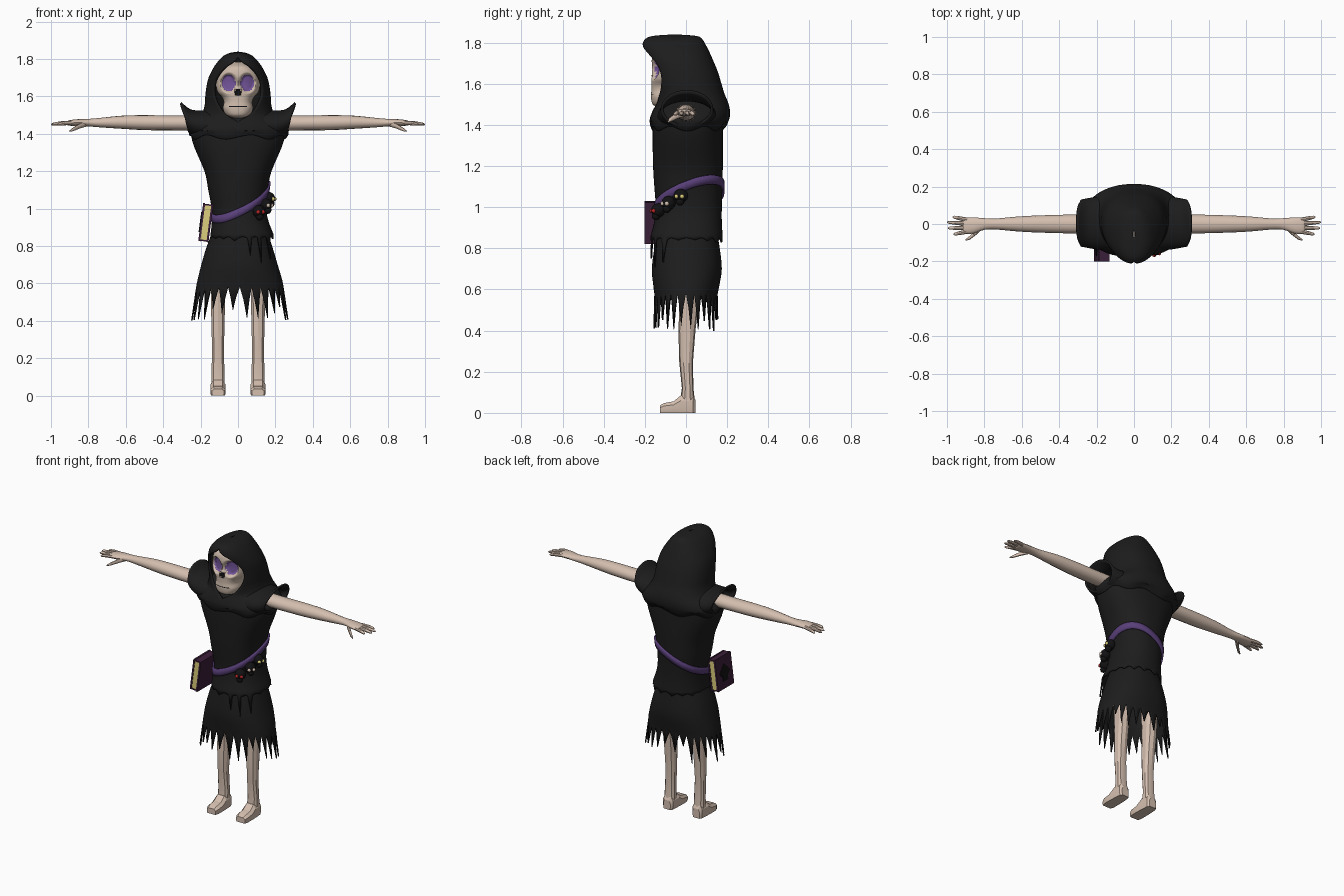
import bpy, bmesh, math, random
from mathutils import Vector, Matrix

if "Cube" in bpy.data.objects:
    bpy.data.objects.remove(bpy.data.objects["Cube"])

random.seed(4)
TAU = 2 * math.pi


def material(name, rgb):
    m = bpy.data.materials.new(name)
    m.diffuse_color = (*rgb, 1)
    m.use_nodes = True
    m.node_tree.nodes["Principled BSDF"].inputs["Base Color"].default_value = m.diffuse_color
    return m


BLACK = material("black cloth", (0.012, 0.012, 0.012))
BONE = material("bone", (0.62, 0.5, 0.41))
SKIN = material("skin", (0.66, 0.52, 0.43))
PURPLE = material("purple sash", (0.1, 0.05, 0.19))
EYE = material("violet eyes", (0.17, 0.09, 0.32))
COVER = material("plum cover", (0.045, 0.014, 0.042))
PAGES = material("yellow pages", (0.72, 0.62, 0.2))
RED = material("red gems", (0.5, 0.02, 0.02))
DARK = material("dark iron", (0.006, 0.006, 0.007))


def finish(bm, name, mats, thick=0, angle=40):
    bmesh.ops.remove_doubles(bm, verts=bm.verts, dist=1e-5)
    bmesh.ops.recalc_face_normals(bm, faces=bm.faces)
    me = bpy.data.meshes.new(name)
    bm.to_mesh(me)
    bm.free()
    ob = bpy.data.objects.new(name, me)
    bpy.context.collection.objects.link(ob)
    for m in mats:
        me.materials.append(m)
    bpy.ops.object.select_all(action='DESELECT')
    ob.select_set(True)
    bpy.context.view_layer.objects.active = ob
    bpy.ops.object.shade_smooth_by_angle(angle=math.radians(angle))
    if thick:
        mod = ob.modifiers.new("thickness", 'SOLIDIFY')
        mod.thickness, mod.offset = thick, 0
    return ob


def skin_rings(rings, closed=True, cap0=False, cap1=False):
    bm = bmesh.new()
    vs = [[bm.verts.new(p) for p in r] for r in rings]
    n = len(vs[0])
    for a, b in zip(vs, vs[1:]):
        for i in range(n if closed else n - 1):
            j = (i + 1) % n
            bm.faces.new((a[i], a[j], b[j], b[i]))
    if cap0:
        bm.faces.new(vs[0])
    if cap1:
        bm.faces.new(vs[-1])
    return bm


def dense(levels, k):
    """Catmull-Rom interpolation of level tuples."""
    L, out = [levels[0]] + list(levels) + [levels[-1]], []
    for a, b, c, d in zip(L, L[1:], L[2:], L[3:]):
        for i in range(k):
            t = i / k
            out.append(tuple(0.5 * (2 * q + (r - p) * t + (2 * p - 5 * q + 4 * r - s) * t * t
                       + (3 * q - p - 3 * r + s) * t ** 3) for p, q, r, s in zip(a, b, c, d)))
    return out + [tuple(levels[-1])]


def spow(v, e):
    return math.copysign(abs(v) ** e, v)


def oval(lv, t, p=2.3):
    z, cx, rx, yf, yb = lv[:5]
    return Vector((cx + rx * spow(math.sin(t), 2 / p),
                   (yf + yb) / 2 - (yb - yf) / 2 * spow(math.cos(t), 2 / p), z))


def ring(lv, n, p=2.3):
    return [oval(lv, TAU * i / n, p) for i in range(n)]


def tube(name, pts, mat, n=12, angle=40):
    """Limb along x: points are (x, y, z, ry, rz)."""
    rings = [[(x, y + ry * math.cos(TAU * i / n), z + rz * math.sin(TAU * i / n)) for i in range(n)]
             for x, y, z, ry, rz in pts]
    return finish(skin_rings(rings, True, True, True), name, [mat], angle=angle)


# robe body: z, centre x, half width, front y, back y
TORSO = dense([(1.50, 0, .15, -.11, .15), (1.44, 0, .235, -.15, .17), (1.36, 0, .24, -.158, .175),
               (1.2, 0, .175, -.156, .175), (1.1, 0, .155, -.15, .172), (1.0, .005, .142, -.143, .17),
               (.93, .012, .148, -.15, .17), (.86, .022, .165, -.168, .174)], 4)


def tattered(name, levels, n, spikes, base, depth, flare, extra=()):
    """Loft whose last ring is cut into hanging points."""
    rings = [ring(l, n) for l in levels]
    lens = [random.uniform(.35, 1) * depth for _ in range(spikes)]
    last, per = [], n // spikes
    for i in range(n):
        u = (i % per) / per
        drop = lens[i // per] * (1 - abs(2 * u - 1)) ** 1.3
        z, c, w, f, b = levels[-1]
        for k, d in extra:
            drop = d if i == k else drop
        g = flare * drop / depth
        last.append(oval((z - base - drop, c, w + g, f - g * .2, b + g * .2), TAU * i / n))
    return finish(skin_rings(rings + [last], True), name, [BLACK], .008, 50)


tattered("robe_body", TORSO, 96, 16, .01, .025, .004, [(3, .1), (8, .14), (14, .12), (15, .05)])
SKIRT = dense([(.92, .01, .125, -.13, .14), (.8, .008, .17, -.15, .16), (.7, .008, .2, -.162, .17),
               (.62, .01, .222, -.155, .158), (.58, .01, .23, -.15, .15)], 3)
tattered("skirt", SKIRT, 112, 28, .0, .19, .03)

# hood and mantle: open arcs, last value is half width of the face opening
HOOD = dense([(1.385, 0, .245, -.16, .172, 0), (1.42, 0, .265, -.17, .2, 0), (1.46, 0, .235, -.158, .207, 0),
              (1.50, 0, .19, -.142, .2, .06), (1.55, 0, .172, -.145, .18, .1), (1.60, 0, .168, -.155, .165, .122),
              (1.65, 0, .162, -.165, .15, .125), (1.70, 0, .15, -.18, .13, .11), (1.75, 0, .125, -.2, .108, .07),
              (1.785, 0, .1, -.205, .09, .02), (1.81, 0, .075, -.195, .075, 0), (1.825, 0, .045, -.16, .05, 0),
              (1.832, 0, .005, -.07, -.04, 0)], 4)
rings = []
for lv in HOOD:
    t0 = math.asin(min(1, max(0, lv[5]) / max(lv[2], .01)) ** 1.15)
    r = [oval(lv, t0 + (TAU - 2 * t0) * i / 64) for i in range(65)]
    if lv[0] < 1.42:  # rippled hem
        for i, p in enumerate(r):
            p.z += .012 * math.sin(TAU * i * 7 / 64)
    rings.append(r)
finish(skin_rings(rings, False), "hood", [BLACK], .014, 60)

# skull with sunken eyes, coloured by position
SKULL = dense([(1.485, 0, .03, -.135, -.02), (1.5, 0, .064, -.162, 0), (1.535, 0, .08, -.17, 0),
               (1.57, 0, .076, -.168, .02), (1.595, 0, .085, -.168, .04), (1.625, 0, .11, -.168, .06),
               (1.67, 0, .118, -.164, .07), (1.72, 0, .108, -.166, .07), (1.76, 0, .075, -.15, .05),
               (1.785, 0, .02, -.09, .0)], 8)
bm = skin_rings([ring(l, 120, 2.5) for l in SKULL], True, True, True)


def in_eye(p):
    return math.hypot((abs(p.x) - .05) / .036, (p.z - 1.672) / .044) if p.y < -.04 else 9


def in_nose(p):
    return math.hypot((abs(p.x) - .007) / .008, (p.z - 1.622) / .017) if p.y < -.04 else 9


for f in bm.faces:
    c = f.calc_center_median()
    tooth = c.y < -.1 and abs(c.x) < .05 and (abs(c.z - 1.545) < .003)
    f.material_index = 1 if in_eye(c) < 1 else 2 if in_nose(c) < 1 or tooth else 0
for v in bm.verts:
    if in_eye(v.co) < 1.25:
        v.co.y += .028 * min(1, (1.25 - in_eye(v.co)) * 2.5)
    elif in_nose(v.co) < 1:
        v.co.y += .012
finish(bm, "skull", [BONE, EYE, DARK], angle=60)

for s, side in ((-1, "left"), (1, "right")):
    # flared shoulder sleeve
    rings = []
    for x, ry, zt, zb, k in dense([(.1, .14, 1.525, 1.36, 0), (.18, .137, 1.52, 1.37, .008),
                                   (.24, .128, 1.525, 1.385, .015), (.282, .12, 1.565, 1.395, .025)], 3):
        rings.append([(s * (x + k * math.sin(TAU * i / 32)), .005 + ry * math.cos(TAU * i / 32),
                       (zt + zb) / 2 + (zt - zb) / 2 * math.sin(TAU * i / 32)) for i in range(32)])
    finish(skin_rings(rings), side + "_sleeve", [BLACK], .012, 60)

    # arm and palm
    tube(side + "_arm", [(s * x, *r) for x, *r in dense(
        [(.2, 0, 1.458, .05, .042), (.35, 0, 1.458, .05, .04), (.5, 0, 1.46, .046, .04), (.62, 0, 1.462, .04, .035),
         (.74, 0, 1.46, .029, .025), (.8, 0, 1.46, .031, .02), (.86, -.008, 1.46, .043, .018),
         (.905, -.01, 1.458, .042, .014), (.915, -.01, 1.457, .034, .008)], 3)], SKIN, 16)
    # fingers and thumb
    for k, (y0, y1, xt) in enumerate(((.022, .038, .97), (.001, .01, 1), (-.02, -.022, .995), (-.04, -.055, .965))):
        tube(f"{side}_finger_{k}", [(s * (.89 + (xt - .89) * t), y0 + (y1 - y0) * t, 1.459 - .009 * t * t, r, r)
                                    for t, r in ((0, .012), (.5, .011), (.9, .008), (1, .003))], SKIN, 8)
    tube(side + "_thumb", [(s * x, y, z, r, r) for x, y, z, r in
                           ((.81, -.01, 1.455, .016), (.845, -.045, 1.443, .014), (.88, -.075, 1.425, .01),
                            (.9, -.085, 1.415, .004))], SKIN, 8)

    # faceted leg
    legs = [(.68, .04, -.04, .07), (.5, .039, -.033, .058), (.4, .037, -.037, .046), (.25, .033, -.033, .034),
            (.12, .036, -.02, .036), (.05, .038, -.03, .044)]
    finish(skin_rings([ring((z, s * .107, w, f, b), 10, 2.5) for z, w, f, b in legs], True, True, True),
           side + "_leg", [SKIN], angle=25)
    # foot along y: y, half width, top z
    rings = []
    for y, w, top in ((.047, .025, .06), (.035, .036, .085), (-.025, .04, .085), (-.06, .041, .056),
                      (-.105, .041, .048), (-.127, .032, .036)):
        rings.append([(s * (.107 + w * a), y, top * b) for a, b in
                      ((-.9, 0), (.9, 0), (1, .25), (1, .7), (.6, 1), (-.6, 1), (-1, .7), (-1, .25))])
    finish(skin_rings(rings, True, True, True), side + "_foot", [SKIN], angle=25)


# slanted sash hugging the robe
def on_robe(t, off):
    z = 1.03
    for _ in range(12):
        lv = min(TORSO, key=lambda l: abs(l[0] - z))
        p = oval((z, *lv[1:]), t)
        z = .5 * z + .5 * (1.03 + .48 * p.x + .36 * p.y)
    a = max(l for l in TORSO if l[0] <= z + off)
    b = min(l for l in TORSO if l[0] > z + off)
    u = (z + off - a[0]) / (b[0] - a[0])
    p = oval([i + (j - i) * u for i, j in zip(a, b)], t)
    return Vector((p.x * 1.06, p.y * 1.06, p.z))


finish(skin_rings([[on_robe(TAU * i / 64, o) for i in range(64)] for o in (-.022, 0, .022)]),
       "sash", [PURPLE], .01, 60)


def ball(name, c, r, mat, scale=(1, 1, 1)):
    b = bmesh.new()
    bmesh.ops.create_uvsphere(b, u_segments=14, v_segments=10, radius=r,
                              matrix=Matrix.Translation(c) @ Matrix.Diagonal((*scale, 1)))
    finish(b, name, [mat])


# small skull charms hanging on the sash
for k, (c, d, m) in enumerate((((.112, -.135, .985), (.35, -1), RED), ((.15, -.085, 1.02), (.8, -.7), BONE),
                               ((.165, -.025, 1.055), (1, -.3), PAGES))):
    c, out = Vector(c), Vector((*d, 0)).normalized()
    across = Vector((-out.y, out.x, 0))
    ball(f"charm_{k}", c, .034, DARK)
    ball(f"charm_jaw_{k}", c + out * .012 - Vector((0, 0, .028)), .02, DARK)
    for e in (-1, 1):
        ball(f"charm_eye_{k}_{e}", c + out * .028 + across * e * .014 + Vector((0, 0, -.003)), .0105, m)

# book on the hip, slightly tilted
TILT = Matrix.Translation((-.172, -.118, .925)) @ Matrix.Rotation(.13, 4, 'Y')


def box(name, c, size, mat, turn=0):
    b = bmesh.new()
    bmesh.ops.create_cube(b, size=1, matrix=TILT @ Matrix.Translation(c) @ Matrix.Rotation(turn, 4, 'X')
                          @ Matrix.Diagonal((*size, 1)))
    finish(b, name, [mat])


box("book_pages", (0, 0, 0), (.034, .158, .185), PAGES)
for e in (-1, 1):
    box(f"book_cover_{e}", (e * .022, 0, 0), (.011, .165, .205), COVER)
    box(f"book_edge_{e}", (0, 0, e * .096), (.04, .163, .008), COVER)
box("book_emblem", (-.029, 0, 0), (.006, .075, .075), DARK, math.pi / 4)
box("book_emblem_base", (-.029, 0, -.03), (.006, .05, .05), DARK)
